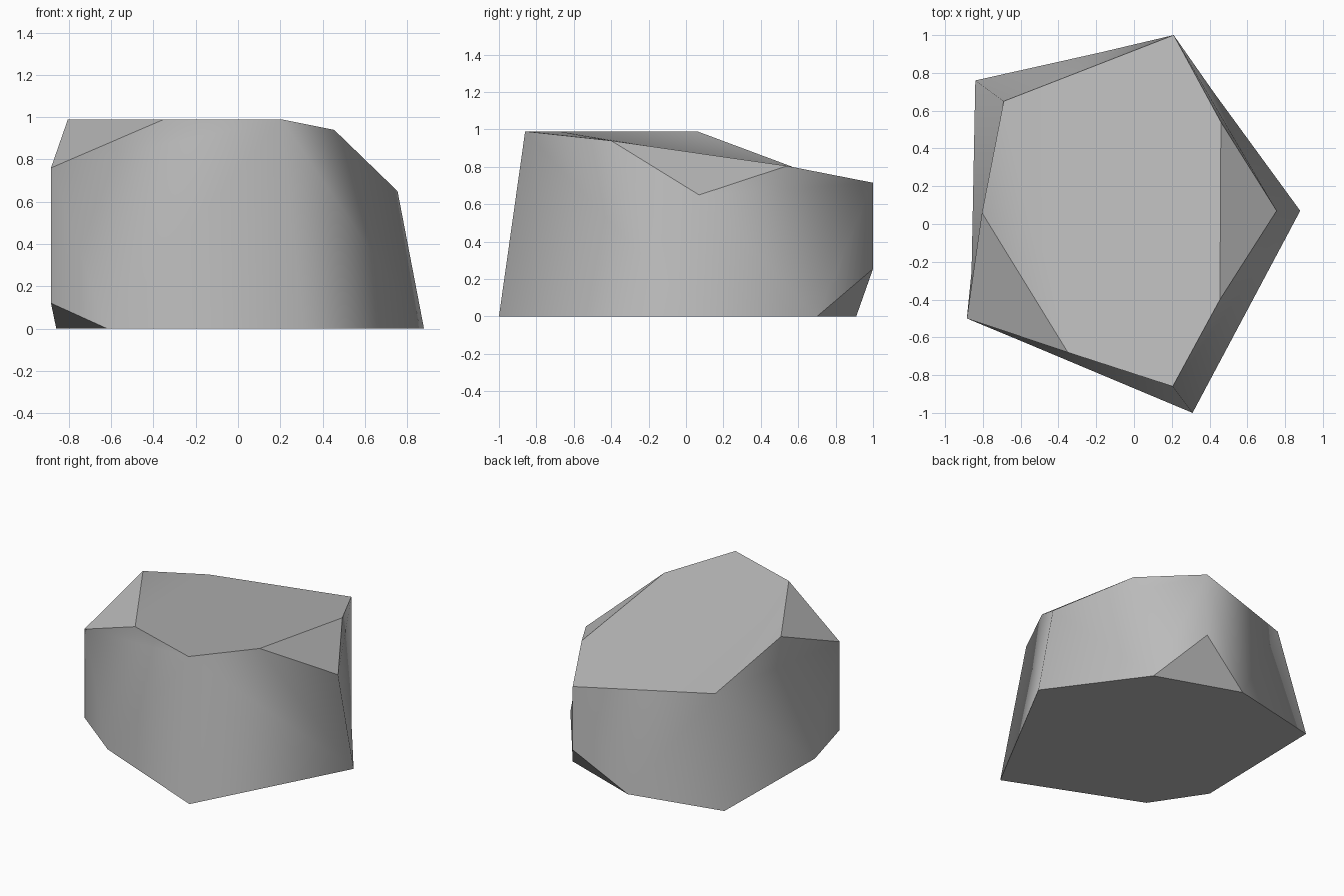
import bpy
import bmesh

cube = bpy.data.objects.get("Cube")
if cube:
    bpy.data.objects.remove(cube, do_unlink=True)

# Stone colour
stone = bpy.data.materials.new("stone_grey")
stone.use_nodes = True
colour = (0.5, 0.5, 0.5, 1)
stone.diffuse_color = colour
stone.node_tree.nodes["Principled BSDF"].inputs["Base Color"].default_value = colour

# Corners of the five-sided boulder, with its chipped corners
corners = {
    "front": (0.31, -1, 0), "front_top": (0.205, -0.86, 0.99),
    "left": (0.88, 0.07, 0), "left_top": (0.755, 0.07, 0.65),
    "left_chip_a": (0.455, -0.4, 0.94), "left_chip_b": (0.46, 0.54, 0.805),
    "back_low": (0.21, 1, 0.255), "back_top": (0.21, 1, 0.715),
    "back_chip_a": (0.42, 0.7, 0), "back_chip_b": (-0.17, 0.91, 0),
    "rear": (-0.84, 0.76, 0), "rear_top": (-0.69, 0.65, 0.77),
    "right_low": (-0.885, -0.5, 0.12), "right_top": (-0.885, -0.5, 0.76),
    "right_foot_a": (-0.86, -0.25, 0), "right_foot_b": (-0.62, -0.61, 0),
    "right_chip_a": (-0.805, 0.06, 0.99), "right_chip_b": (-0.35, -0.68, 0.99),
}

walls = [
    "right_low right_foot_b front front_top right_chip_b right_top",
    "front left left_top left_chip_a front_top",
    "left back_chip_a back_low back_top left_chip_b left_top",
    "back_low back_chip_b rear rear_top back_top",
    "rear right_foot_a right_low right_top right_chip_a rear_top",
]
top = [
    "front_top left_chip_a left_chip_b back_top rear_top right_chip_b",
    "right_chip_b rear_top right_chip_a",
]
chips = [
    ["left_chip_a left_top left_chip_b"],
    ["right_top right_chip_b right_chip_a"],
    ["right_low right_foot_a right_foot_b"],
    ["back_low back_chip_a back_chip_b"],
]
base = ["front right_foot_b right_foot_a rear back_chip_b back_chip_a left"]

# Build each group; only edges inside one group stay soft
bm = bmesh.new()
verts = {name: bm.verts.new(co) for name, co in corners.items()}
group_of = {}
for number, group in enumerate([walls, top, base] + chips):
    for names in group:
        face = bm.faces.new([verts[n] for n in names.split()])
        face.smooth = True
        group_of[face] = number
bmesh.ops.recalc_face_normals(bm, faces=bm.faces[:])
for edge in bm.edges:
    edge.smooth = len({group_of[f] for f in edge.link_faces}) == 1

mesh = bpy.data.meshes.new("boulder")
bm.to_mesh(mesh)
bm.free()
mesh.materials.append(stone)
boulder = bpy.data.objects.new("boulder", mesh)
bpy.context.collection.objects.link(boulder)
